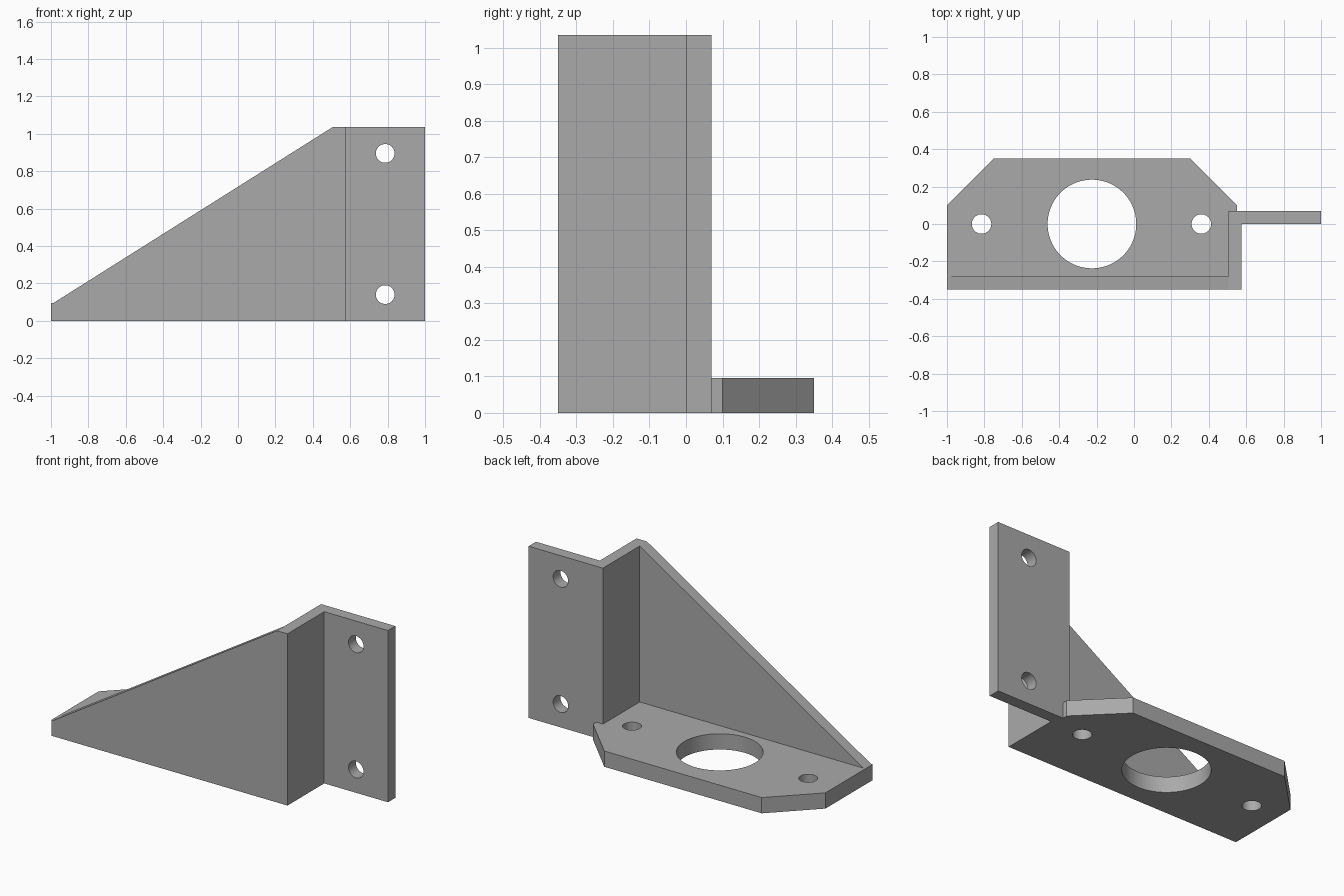
import bpy, bmesh
from mathutils import Vector

if "Cube" in bpy.data.objects:
    bpy.data.objects.remove(bpy.data.objects["Cube"], do_unlink=True)

THICK = 0.07      # sheet thickness of the walls
BASE_H = 0.095    # thickness of the base plate
HEIGHT = 1.035
CORNER = 0.505    # inner x of the upright web

steel = bpy.data.materials.new("grey metal")
steel.use_nodes = True
colour = (0.4, 0.4, 0.4, 1)
steel.diffuse_color = colour
steel.node_tree.nodes["Principled BSDF"].inputs["Base Color"].default_value = colour


def finish(name, bm):
    bmesh.ops.recalc_face_normals(bm, faces=bm.faces)
    mesh = bpy.data.meshes.new(name)
    bm.to_mesh(mesh)
    bm.free()
    mesh.materials.append(steel)
    obj = bpy.data.objects.new(name, mesh)
    bpy.context.collection.objects.link(obj)
    return obj


def extruded(outline, height):
    bm = bmesh.new()
    face = bm.faces.new([bm.verts.new((x, y, 0)) for x, y in outline])
    top = bmesh.ops.extrude_face_region(bm, geom=[face])["geom"]
    verts = [v for v in top if isinstance(v, bmesh.types.BMVert)]
    bmesh.ops.translate(bm, verts=verts, vec=(0, 0, height))
    return bm


def combine(target, other, operation):
    mod = target.modifiers.new(operation.lower(), 'BOOLEAN')
    mod.operation = operation
    mod.solver = 'EXACT'
    mod.object = other
    bpy.context.view_layer.objects.active = target
    bpy.ops.object.modifier_apply(modifier=mod.name)
    bpy.data.objects.remove(other, do_unlink=True)


def drill(target, centre, radius, along_y=False, sides=64):
    bpy.ops.mesh.primitive_cylinder_add(
        vertices=sides, radius=radius, depth=0.4, location=centre,
        rotation=(1.570796 if along_y else 0, 0, 0))
    cutter = bpy.context.object
    cutter.name = "hole_cutter"
    cutter.hide_render = True
    cutter.data.materials.append(steel)
    combine(target, cutter, 'DIFFERENCE')


# Base plate with clipped rear corners
base = finish("base_plate", extruded(
    [(-1, -0.35), (0.55, -0.35), (0.55, 0.10), (0.30, 0.35),
     (-0.75, 0.35), (-1, 0.10)], BASE_H))

# Folded wall: gusset, web and mounting flange in one Z-shaped profile
bm = extruded(
    [(-1, -0.35), (CORNER + THICK, -0.35), (CORNER + THICK, 0), (1, 0),
     (1, THICK), (CORNER, THICK), (CORNER, THICK - 0.35), (-1, THICK - 0.35)],
    HEIGHT)

# Sloping top edge of the gusset
slope = Vector((CORNER + 1, 0, HEIGHT - 0.087))
cut = bmesh.ops.bisect_plane(
    bm, geom=bm.verts[:] + bm.edges[:] + bm.faces[:],
    plane_co=(CORNER, 0, HEIGHT), plane_no=(-slope.z, 0, slope.x),
    clear_outer=True)
rim = [e for e in bm.edges if e.is_boundary]
bmesh.ops.holes_fill(bm, edges=rim)
bracket = finish("mounting_bracket", bm)
combine(bracket, base, 'UNION')

# Centre bore and bolt holes in the base, then bolt holes in the flange
drill(bracket, (-0.225, 0, 0), 0.237, sides=96)
for x in (-0.815, 0.36):
    drill(bracket, (x, 0, 0), 0.052)
for z in (0.14, 0.895):
    drill(bracket, (0.787, 0.035, z), 0.05, along_y=True)

# Smooth bores, sharp plate edges
bpy.ops.object.select_all(action='DESELECT')
bracket.select_set(True)
bpy.context.view_layer.objects.active = bracket
bpy.ops.object.shade_smooth_by_angle(angle=0.5)
